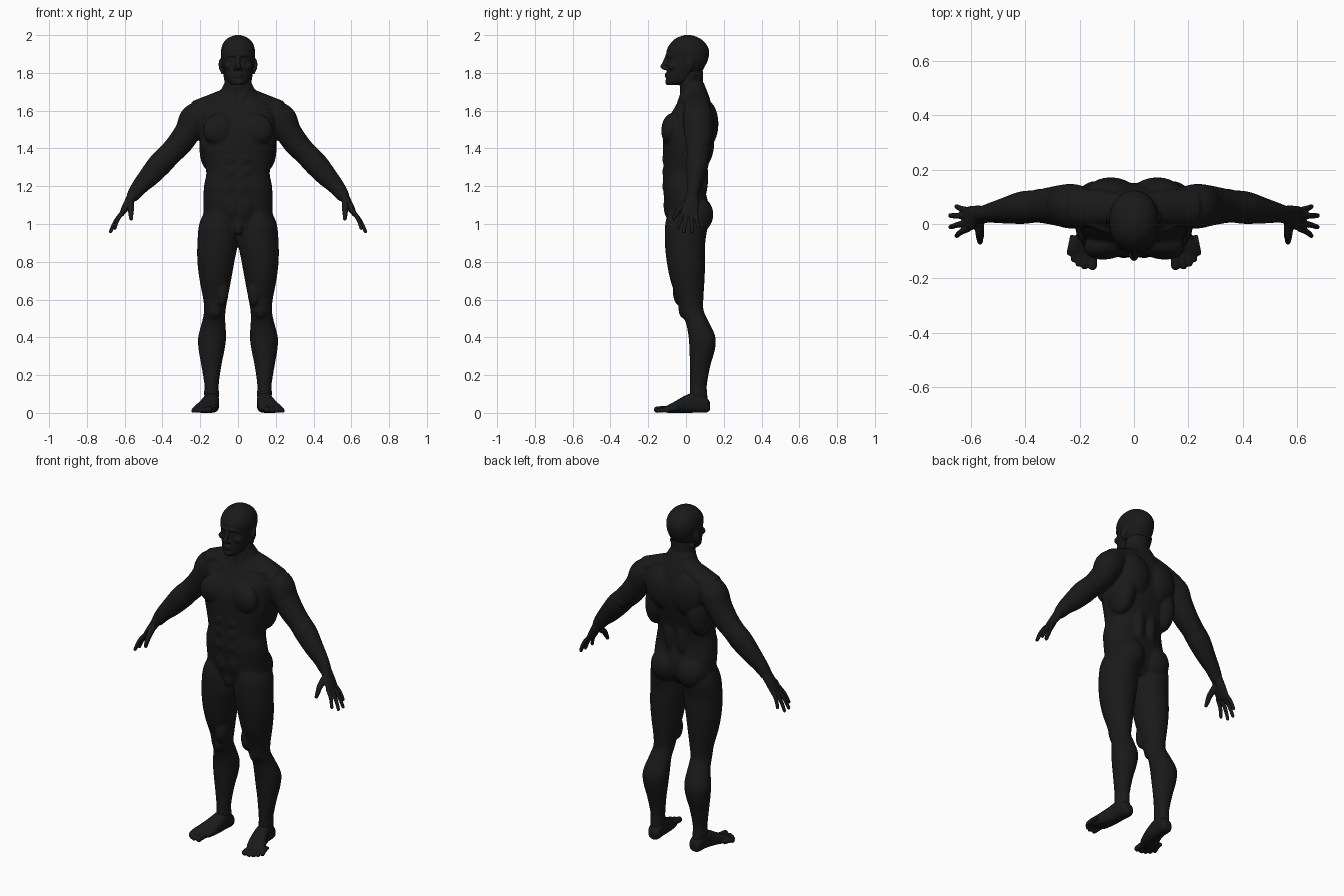
import bpy, bmesh, math
from mathutils import Vector, Matrix

SEG, STEPS = 40, 6
X, Y, Z = Vector((1, 0, 0)), Vector((0, 1, 0)), Vector((0, 0, 1))
skin = bpy.data.materials.new("dark_skin")
skin.diffuse_color = (0.01, 0.01, 0.01, 1)


def spline(rows):
    """Catmull-Rom through rows of numbers."""
    p = [rows[0]] + list(rows) + [rows[-1]]
    out = []
    for i in range(1, len(p) - 2):
        for k in range(STEPS):
            t = k / STEPS
            out.append([0.5 * (2 * b + (c - a) * t + (2 * a - 5 * b + 4 * c - d) * t * t
                               + (3 * b - a - 3 * c + d) * t ** 3)
                        for a, b, c, d in zip(p[i - 1], p[i], p[i + 1], p[i + 2])])
    return out + [list(rows[-1])]


def loft(bm, rows, axis=None, ref=Y, power=2.0):
    """Skin (x, y, z, ru, rv) sections; axis fixes the ring direction."""
    s = spline(rows)
    pts = [Vector(r[:3]) for r in s]
    rings = []
    for i, r in enumerate(s):
        t = axis or (pts[min(i + 1, len(s) - 1)] - pts[max(i - 1, 0)]).normalized()
        v = (ref - t * ref.dot(t)).normalized()
        u = v.cross(t)
        ring = []
        for k in range(SEG):
            a = 2 * math.pi * k / SEG
            c, n = math.cos(a), math.sin(a)
            c = math.copysign(abs(c) ** (2 / power), c)
            n = math.copysign(abs(n) ** (2 / power), n)
            ring.append(bm.verts.new(pts[i] + u * c * max(r[3], .002) + v * n * max(r[4], .002)))
        rings.append(ring)
    for a, b in zip(rings, rings[1:]):
        for k in range(SEG):
            j = (k + 1) % SEG
            bm.faces.new((a[k], a[j], b[j], b[k]))
    bm.faces.new(rings[0][::-1])
    bm.faces.new(rings[-1])


def blob(bm, pos, size, rot=(0, 0, 0)):
    m = Matrix.Translation(pos)
    for ang, ax in zip(rot, "XYZ"):
        m = m @ Matrix.Rotation(math.radians(ang), 4, ax)
    bmesh.ops.create_uvsphere(bm, u_segments=24, v_segments=16, radius=1,
                              matrix=m @ Matrix.Diagonal((*size, 1)))


def digit(bm, pts, r0, r1):
    n = len(pts) - 1
    loft(bm, [(*p, r0 + (r1 - r0) * i / n, r0 + (r1 - r0) * i / n) for i, p in enumerate(pts)],
         ref=Vector((0.3, 0.9, 0.2)) if abs(pts[-1][2] - pts[0][2]) > .04 else Z)
    blob(bm, pts[-1], (r1, r1, r1))


def finish(bm, name, voxel, smooth):
    """Mirror, fuse and soften a set of overlapping forms."""
    bmesh.ops.recalc_face_normals(bm, faces=bm.faces)
    me = bpy.data.meshes.new(name)
    bm.to_mesh(me)
    bm.free()
    me.materials.append(skin)
    ob = bpy.data.objects.new(name, me)
    bpy.context.collection.objects.link(ob)
    mir = ob.modifiers.new("mirror", 'MIRROR')
    mir.use_mirror_merge = False
    rm = ob.modifiers.new("fuse", 'REMESH')
    rm.mode, rm.voxel_size, rm.use_smooth_shade = 'VOXEL', voxel, True
    sm = ob.modifiers.new("soften", 'SMOOTH')
    sm.factor, sm.iterations = 0.5, smooth
    return ob


# ---- body: torso
b = bmesh.new()
loft(b, [(0, -.01, .955, .07, .07), (0, .005, 1.02, .17, .106), (0, .003, 1.1, .184, .115),
         (0, -.012, 1.2, .18, .11), (0, -.008, 1.27, .168, .112), (0, .0, 1.35, .184, .12),
         (0, .008, 1.42, .2, .13), (0, .018, 1.5, .202, .132), (0, .03, 1.57, .2, .116),
         (0, .04, 1.62, .185, .098), (0, .045, 1.66, .14, .082), (0, .045, 1.7, .098, .068),
         (0, .035, 1.745, .073, .06)], axis=Z, power=2.3)
# chest, back, abdomen, buttock and shoulder-slope muscles
blob(b, (.09, -.072, 1.5), (.098, .056, .088), (0, 12, -14))
blob(b, (.085, .1, 1.53), (.1, .072, .13), (0, 10, 0))
blob(b, (.135, .06, 1.43), (.068, .09, .15), (0, -6, 0))
blob(b, (.04, .06, 1.25), (.045, .058, .16))
blob(b, (.085, .055, 1.05), (.09, .09, .1))
for z in (1.2, 1.275, 1.345):
    blob(b, (.038, -.1, z), (.038, .026, .04))
blob(b, (.035, -.085, 1.1), (.05, .034, .08))
loft(b, [(.03, .055, 1.68, .05, .055), (.12, .06, 1.65, .045, .065), (.22, .06, 1.6, .055, .07)])
loft(b, [(.02, -.035, 1.63, .014, .014), (.1, -.02, 1.645, .014, .014),
         (.2, .02, 1.635, .014, .014)])
# arm
loft(b, [(.16, .06, 1.6, .055, .07), (.225, .065, 1.56, .08, .082), (.265, .067, 1.49, .07, .077),
         (.31, .067, 1.425, .067, .068), (.36, .065, 1.372, .062, .06), (.41, .06, 1.32, .064, .06),
         (.468, .05, 1.254, .056, .049), (.52, .042, 1.198, .044, .038), (.555, .035, 1.15, .035, .031),
         (.565, .034, 1.13, .027, .026)])
blob(b, (.345, .1, 1.37), (.03, .03, .045), (0, -40, 0))
# leg
loft(b, [(.095, .01, 1.08, .075, .1), (.105, .003, 1.0, .1, .113), (.108, -.005, .9, .107, .107),
         (.117, 0, .8, .098, .102), (.12, .008, .7, .083, .09), (.12, .022, .6, .064, .07),
         (.123, .03, .54, .057, .064), (.129, .06, .48, .062, .062), (.137, .085, .4, .074, .071),
         (.14, .085, .33, .068, .067), (.141, .075, .25, .053, .054), (.14, .066, .15, .038, .045),
         (.14, .066, .1, .038, .047), (.138, .066, .05, .036, .05)], axis=Z)
blob(b, (.121, -.012, .55), (.034, .028, .05))
blob(b, (.085, -.03, .64), (.035, .04, .075))
blob(b, (.14, .066, .105), (.044, .024, .024))
blob(b, (0, -.075, .985), (.03, .03, .045))
# neck with front cords
loft(b, [(0, .035, 1.6, .085, .07), (0, .033, 1.68, .075, .064), (0, .028, 1.74, .07, .062),
         (0, .028, 1.82, .068, .062)], axis=Z)
loft(b, [(.015, -.035, 1.64, .014, .014), (.045, .0, 1.72, .018, .018), (.065, .04, 1.8, .016, .016)])
finish(b, "body", .006, 9)

# ---- head
h = bmesh.new()
loft(h, [(0, -.066, 1.735, .032, .034), (0, -.036, 1.757, .056, .07), (0, -.012, 1.8, .073, .09),
         (0, .001, 1.84, .083, .102), (0, .01, 1.875, .088, .108), (0, .01, 1.92, .09, .112),
         (0, .011, 1.96, .077, .09), (0, .01, 1.986, .05, .058), (0, .01, 2.001, .012, .015)],
     axis=Z, power=2.2)
# brow, nose, cheek, eye, lips, chin, ear
loft(h, [(0, -.098, 1.893, .01, .011), (.03, -.094, 1.895, .011, .011), (.062, -.066, 1.886, .009, .01)],
     ref=Z)
loft(h, [(0, -.1, 1.885, .011, .012), (0, -.111, 1.855, .011, .014), (0, -.122, 1.832, .015, .014),
         (0, -.112, 1.817, .012, .01)], axis=-Z)
blob(h, (.014, -.108, 1.823), (.009, .013, .009))
blob(h, (.05, -.07, 1.835), (.025, .024, .02))
blob(h, (.033, -.081, 1.868), (.014, .014, .011))
for z in (1.781, 1.793):
    blob(h, (0, -.101, z), (.026, .012, .007))
blob(h, (0, -.095, 1.752), (.026, .015, .017))
blob(h, (.09, .022, 1.842), (.011, .023, .036), (-12, 0, 18))
blob(h, (.082, .014, 1.81), (.01, .014, .018))
finish(h, "head", .004, 4)

# ---- hand
d = bmesh.new()
loft(d, [(.54, .036, 1.175, .033, .03), (.575, .031, 1.122, .024, .037),
         (.603, .021, 1.075, .018, .045), (.618, .015, 1.048, .011, .041)])
for y, tip in ((.049, (.652, .064, .985)), (.029, (.675, .031, .96)),
               (.006, (.674, -.011, .96)), (-.016, (.652, -.043, .978))):
    base = Vector((.608, y, 1.065))
    tip = Vector(tip)
    digit(d, [base, base.lerp(tip, .5) + Vector((.006, 0, .004)), tip], .0125, .009)
digit(d, [(.57, .01, 1.115), (.567, -.035, 1.078), (.567, -.053, 1.05), (.566, -.066, 1.028)], .019, .01)
finish(d, "hands", .0035, 3)

# ---- foot
f = bmesh.new()
loft(f, [(.136, .127, .035, .02, .02), (.137, .108, .042, .036, .04), (.14, .055, .056, .04, .055),
         (.148, 0, .047, .046, .047), (.163, -.05, .033, .055, .033), (.18, -.09, .022, .058, .022),
         (.188, -.113, .017, .048, .014)], axis=-Y, ref=Z, power=2.5)
for x0, x1, y1, r in ((.15, .153, -.153, .017), (.176, .182, -.155, .0125), (.194, .204, -.145, .012),
                      (.211, .222, -.129, .0115), (.224, .237, -.106, .011)):
    digit(f, [(x0, y1 + .065, .022), ((x0 + x1) / 2, y1 + .03, .02), (x1, y1, r)], r, r)
finish(f, "feet", .004, 3)
